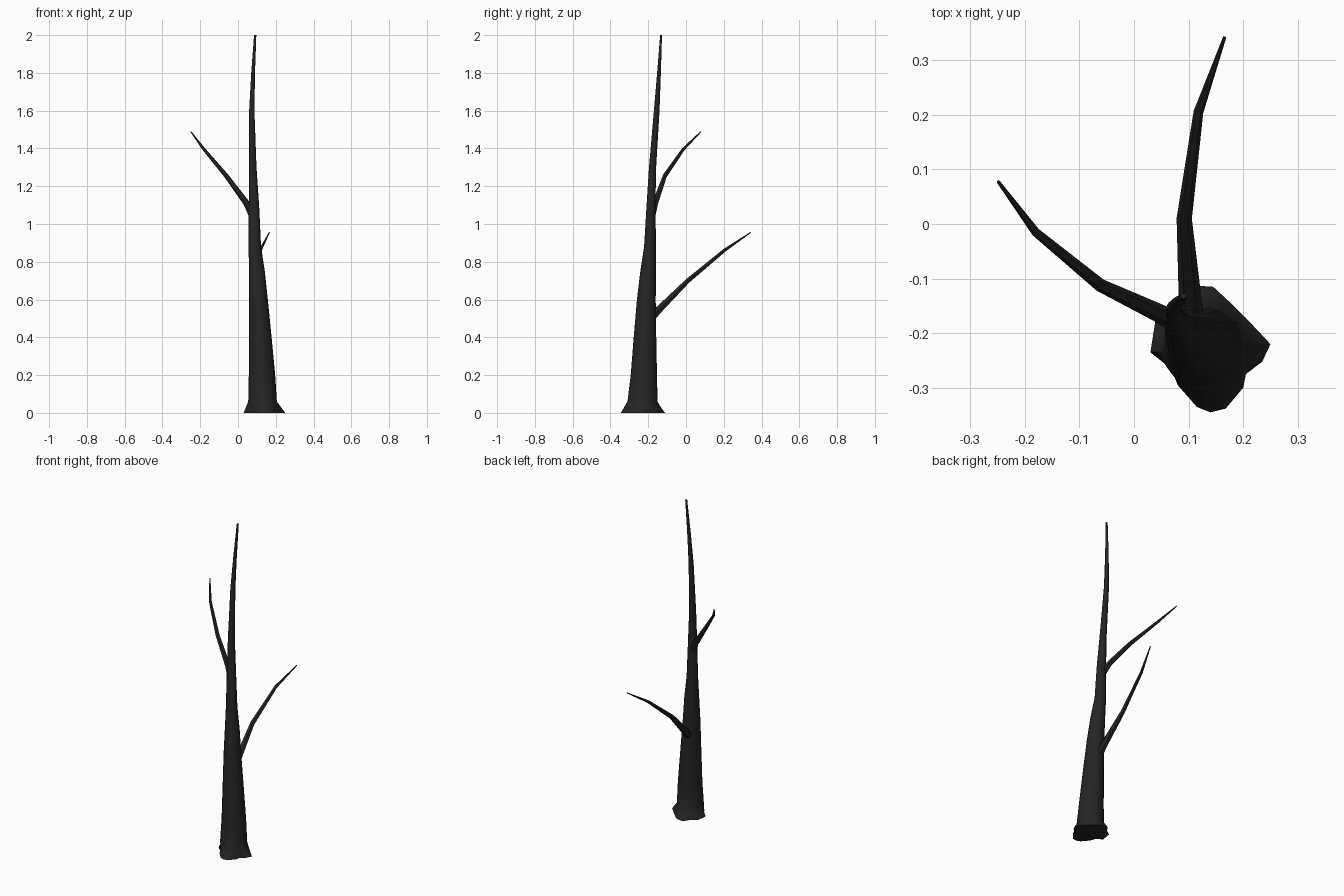
import bpy, bmesh, math
from mathutils import Vector

if "Cube" in bpy.data.objects:
    bpy.data.objects.remove(bpy.data.objects["Cube"])

bark = bpy.data.materials.new("charcoal_bark")
bark.diffuse_color = (0.018, 0.018, 0.018, 1)
bark.use_nodes = True
bark.node_tree.nodes["Principled BSDF"].inputs["Base Color"].default_value = bark.diffuse_color


def skin(name, rings, angle):
    """Join equal-sized rings of points into a closed tube."""
    bm = bmesh.new()
    loops = [[bm.verts.new(p) for p in ring] for ring in rings]
    n = len(loops[0])
    for a, b in zip(loops, loops[1:]):
        for i in range(n):
            j = (i + 1) % n
            bm.faces.new((a[i], a[j], b[j], b[i]))
    bm.faces.new(loops[0][::-1])
    bm.faces.new(loops[-1])
    bmesh.ops.recalc_face_normals(bm, faces=bm.faces)
    mesh = bpy.data.meshes.new(name)
    bm.to_mesh(mesh)
    bm.free()
    mesh.materials.append(bark)
    obj = bpy.data.objects.new(name, mesh)
    bpy.context.collection.objects.link(obj)
    bpy.ops.object.select_all(action='DESELECT')
    bpy.context.view_layer.objects.active = obj
    obj.select_set(True)
    bpy.ops.object.shade_smooth_by_angle(angle=math.radians(angle))


# Trunk: lobed root flare blending into a leaning, tapering stem
roots = [(.25, -.22), (.205, -.172), (.17, -.138), (.145, -.115), (.10, -.112),
         (.075, -.148), (.04, -.172), (.03, -.235), (.066, -.26), (.08, -.295),
         (.115, -.335), (.14, -.345), (.168, -.338), (.20, -.30), (.205, -.275),
         (.235, -.252)]
stem = [  # z, centre x, centre y, radius x, radius y
    (.06, .130, -.230, .076, .080), (.20, .127, -.223, .070, .070),
    (.40, .118, -.217, .060, .060), (.60, .108, -.210, .050, .050),
    (.75, .100, -.200, .042, .042), (.88, .089, -.190, .033, .032),
    (1.08, .085, -.186, .028, .024), (1.30, .078, -.177, .020, .019),
    (1.60, .073, -.155, .014, .015), (1.80, .080, -.143, .010, .010),
    (2.00, .091, -.132, .006, .005)]
angles = [math.atan2(y + .23, x - .13) for x, y in roots]
stem_rings = [[Vector((cx + rx * math.cos(a), cy + ry * math.sin(a), z)) for a in angles]
              for z, cx, cy, rx, ry in stem]
base = [Vector((x, y, 0)) for x, y in roots]
flare = [b.lerp(s, .5) for b, s in zip(base, stem_rings[0])]
skin("trunk", [base, flare] + stem_rings, 40)


# Branches: six-sided tapering tubes along a bent path
def branch(name, path, radii, sides=6):
    pts = [Vector(p) for p in path]
    rings = []
    for i, p in enumerate(pts):
        d = (pts[min(i + 1, len(pts) - 1)] - pts[max(i - 1, 0)]).normalized()
        u = d.cross(Vector((0, 0, 1))).normalized()
        v = u.cross(d)
        rings.append([p + radii[i] * (u * math.cos(t) + v * math.sin(t))
                      for t in (2 * math.pi * k / sides for k in range(sides))])
    skin(name, rings, 40)


branch("lower_branch",
       [(.105, -.19, .50), (.103, -.14, .55), (.092, .01, .70), (.118, .205, .862), (.166, .342, .955)],
       [.026, .021, .014, .009, .003])
branch("upper_branch",
       [(.075, -.178, 1.05), (.045, -.163, 1.11), (-.062, -.112, 1.255), (-.18, -.015, 1.395), (-.249, .078, 1.488)],
       [.020, .017, .012, .008, .003])
